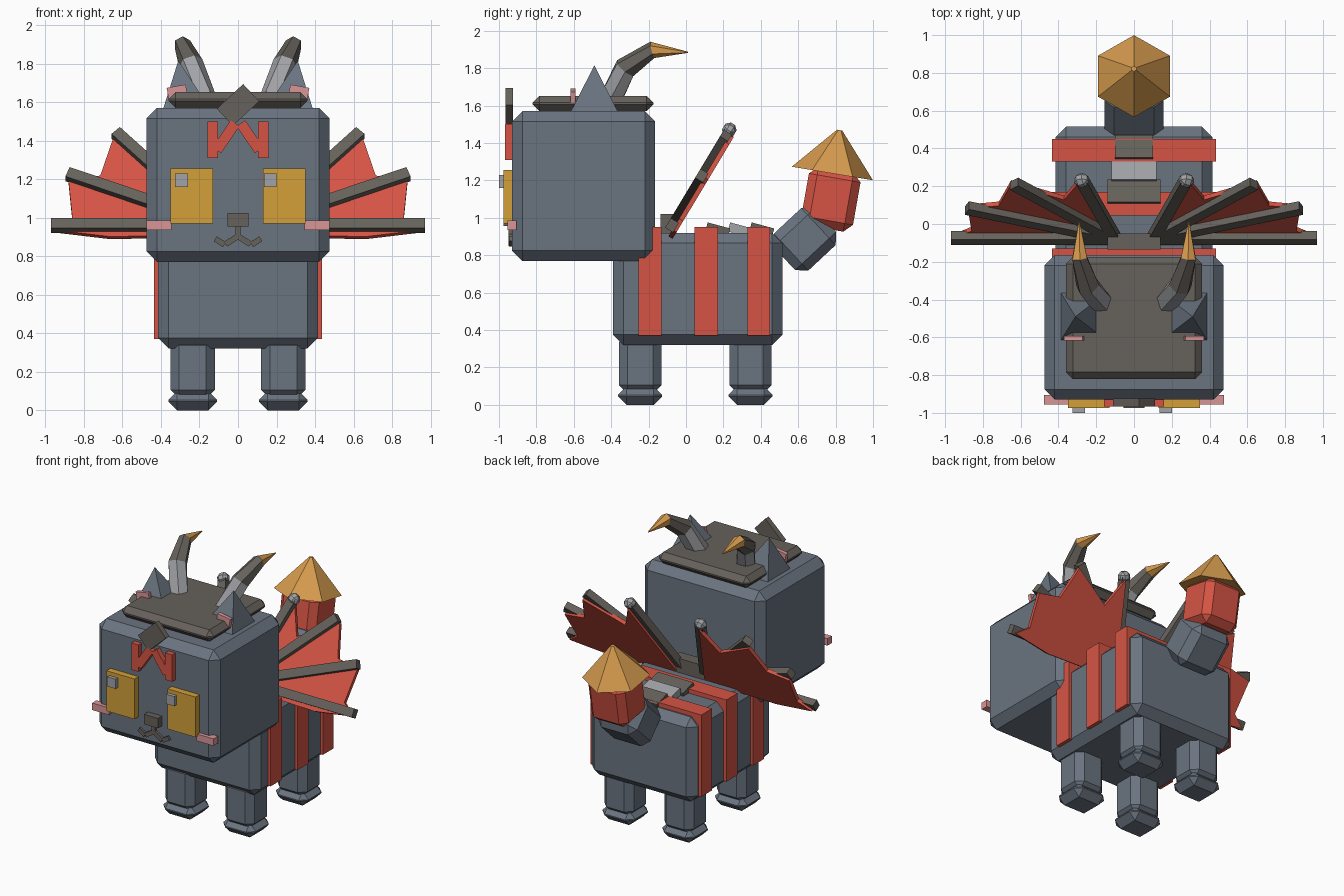
import bpy, bmesh, math
from mathutils import Matrix, Vector

if "Cube" in bpy.data.objects:
    bpy.data.objects.remove(bpy.data.objects["Cube"])


def material(name, r, g, b):
    m = bpy.data.materials.new(name)
    lin = [((c / 255 + 0.055) / 1.055) ** 2.4 for c in (r, g, b)]
    m.diffuse_color = (*lin, 1)
    m.use_nodes = True
    m.node_tree.nodes["Principled BSDF"].inputs["Base Color"].default_value = m.diffuse_color
    return m


SLATE = material("slate", 106, 116, 128)
RED = material("red", 214, 84, 68)
BROWN = material("dark_brown", 102, 97, 91)
GREY = material("light_grey", 162, 163, 167)
PINK = material("pink", 218, 150, 150)
GOLD = material("gold", 212, 160, 56)
TAN = material("tan", 214, 155, 78)


def finish(name, bm, *mats):
    bmesh.ops.recalc_face_normals(bm, faces=bm.faces)
    me = bpy.data.meshes.new(name)
    bm.to_mesh(me)
    bm.free()
    for m in mats:
        me.materials.append(m)
    ob = bpy.data.objects.new(name, me)
    bpy.context.collection.objects.link(ob)
    return ob


def box(name, center, size, mat, bevel=0, axis='X', deg=0, frame=Matrix()):
    """Chamfered box, turned about one axis, inside an optional frame."""
    bm = bmesh.new()
    bmesh.ops.create_cube(bm, size=1)
    bmesh.ops.scale(bm, vec=size, verts=bm.verts)
    if bevel:
        bmesh.ops.bevel(bm, geom=bm.edges[:], offset=bevel, segments=1, affect='EDGES')
    turn = Matrix.Rotation(math.radians(deg), 4, axis)
    bm.transform(frame @ Matrix.Translation(center) @ turn)
    return finish(name, bm, mat)


def span(name, x, y, z, mat, bevel=0):
    """Box from its limits on each axis."""
    lims = (x, y, z)
    return box(name, [(a + b) / 2 for a, b in lims], [b - a for a, b in lims], mat, bevel)


def stroke(name, p, q, width, depth, mat, frame=Matrix()):
    """Flat bar between two (x, z) points; depth is a (min, max) pair in y."""
    (x0, z0), (x1, z1) = p, q
    return box(name, ((x0 + x1) / 2, sum(depth) / 2, (z0 + z1) / 2),
               (math.hypot(x1 - x0, z1 - z0), depth[1] - depth[0], width), mat, 0,
               'Y', -math.degrees(math.atan2(z1 - z0, x1 - x0)), frame)


# Body, head and head plate
span("body", (-.415, .415), (-.39, .515), (.32, .92), SLATE, .055)
span("head", (-.475, .475), (-.93, -.165), (.77, 1.57), SLATE, .055)
span("head_plate", (-.36, .36), (-.82, -.175), (1.57, 1.652), BROWN, .036)

# Body stripes
for y0, y1 in ((-.255, -.13), (.045, .17), (.33, .45)):
    span("body_stripe", (-.435, .435), (y0, y1), (.37, .95), RED)

# Legs and paws
for s in (-1, 1):
    for y in (-.245, .345):
        span("leg", (s * .235 - .115, s * .235 + .115), (y - .113, y + .113), (.06, .38), SLATE, .045)
        span("paw", (s * .235 - .127, s * .235 + .127), (y - .118, y + .118), (0, .1), SLATE, .046)

# Back plates
span("shoulder_plate", (-.14, .14), (-.135, -.05), (.9, 1.02), BROWN)
for y, w, mat in ((.17, .28, BROWN), (.29, .24, GREY), (.405, .2, BROWN)):
    box("back_plate", (0, y, .935), (w, .125, .05), mat, 0, 'X', -15)

# Tail: base, red segment and six-sided tip
box("tail_base", (0, .635, .885), (.31, .27, .30), SLATE, .05, 'X', -47)
box("tail_segment", (0, .775, 1.1), (.29, .28, .32), RED, .045, 'X', -10)
bm = bmesh.new()
bmesh.ops.create_cone(bm, cap_ends=True, segments=6, radius1=.22, radius2=.014, depth=.235)
bm.transform(Matrix.Translation((0, .802, 1.353)) @ Matrix.Rotation(math.radians(-9.5), 4, 'X'))
tip = finish("tail_tip", bm, TAN)

# Face
for s, px in ((-1, -.293), (1, .168)):
    span("eye", (s * .24 - .11, s * .24 + .11), (-.975, -.92), (.97, 1.255), GOLD)
    span("eye_glint", (px - .033, px + .033), (-1, -.96), (1.16, 1.228), GREY)
    span("cheek", (s * .41 - .066, s * .41 + .066), (-.955, -.905), (.935, .985), PINK)
    stroke("brow_post", (s * .132, 1.31), (s * .132, 1.5), .055, (-.967, -.92), RED)
    stroke("brow_slant", (s * .11, 1.35), (s * .015, 1.49), .055, (-.965, -.92), RED)
    stroke("mouth_inner", (s * .005, .9), (s * .065, .862), .03, (-.948, -.92), BROWN)
    stroke("mouth_outer", (s * .07, .86), (s * .118, .89), .03, (-.947, -.92), BROWN)
span("nose", (-.055, .055), (-.975, -.92), (.955, 1.025), BROWN)
span("mouth_line", (-.013, .013), (-.95, -.92), (.885, .96), BROWN)
box("forehead_tuft", (0, -.945, 1.585), (.187, .04, .122), BROWN, 0, 'Y', -43)

# Ears with pink insides
for s in (-1, 1):
    bm = bmesh.new()
    base = [bm.verts.new((s * .265 + dx, -.49 + dy, 1.56))
            for dx, dy in ((-.125, -.13), (.125, -.13), (.125, .13), (-.125, .13))]
    apex = bm.verts.new((s * .31, -.49, 1.815))
    bm.faces.new(base)
    for i in range(4):
        bm.faces.new((base[i], base[(i + 1) % 4], apex))
    finish("ear", bm, SLATE)
    box("inner_ear", (s * .315, -.605, 1.648), (.1, .026, .07), PINK, 0, 'Y', s * 10)

# Horns: hexagonal rings along a bent path, one colour per section
for s in (-1, 1):
    path = [Vector((s * x, y, z)) for x, y, z in
            ((.18, -.41, 1.62), (.245, -.325, 1.8), (.288, -.18, 1.898), (.29, .01, 1.885))]
    bm = bmesh.new()
    rings = []
    for i, r in enumerate((.068, .064, .045, .003)):
        d = path[min(i + 1, 3)] - path[max(i - 1, 0)]
        q = d.to_track_quat('Z', 'X')
        rings.append([bm.verts.new(path[i] + q @ Vector((r * math.cos(a), r * math.sin(a), 0)))
                      for a in (math.tau * k / 6 for k in range(6))])
    for i in range(3):
        for k in range(6):
            n = (k + 1) % 6
            f = bm.faces.new((rings[i][k], rings[i][n], rings[i + 1][n], rings[i + 1][k]))
            f.material_index = i
    bm.faces.new(rings[0])
    bm.faces.new(rings[3]).material_index = 2
    finish("horn", bm, GREY, BROWN, TAN)

# Wings: four ribs and a jagged web, leaning back
lean = Matrix.Translation((0, -.075, .96)) @ Matrix.Rotation(math.radians(-31), 4, 'X')
ribs = ((.97, 0), (.885, .31), (.635, .56), (.275, .595))
web = ((.1, -.045), (.66, -.06), (.95, -.02), (.86, .05), (.88, .28), (.715, .31),
       (.65, .53), (.37, .37), (.28, .575))
for s in (-1, 1):
    for x, v in ribs:
        stroke("wing_rib", (s * .1, 0), (s * x, v), .06, (-.025, .025), BROWN, lean)
    box("wing_knob", (s * .277, 0, .595), (.075, .07, .07), GREY, .022, 'Y', s * 25, lean)
    bm = bmesh.new()
    front = [bm.verts.new((s * x, .014, v)) for x, v in web]
    back = [bm.verts.new((s * x, .04, v)) for x, v in web]
    bm.faces.new(front)
    bm.faces.new(back[::-1])
    for i in range(len(web)):
        j = (i + 1) % len(web)
        bm.faces.new((front[i], back[i], back[j], front[j]))
    bm.transform(lean)
    finish("wing_web", bm, RED)
